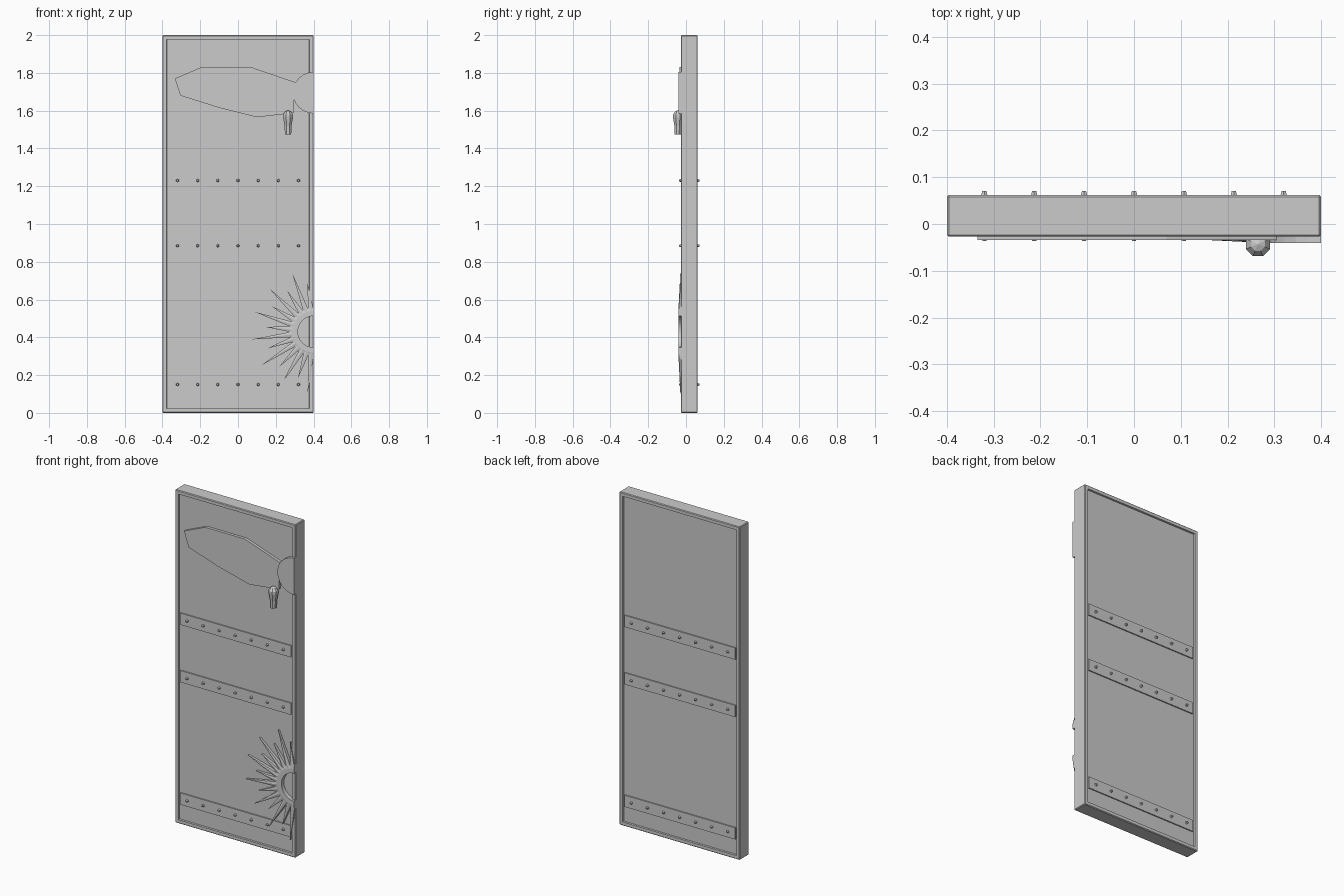
import bpy, bmesh
from math import sin, cos, pi, radians
from mathutils import Vector, Matrix

if "Cube" in bpy.data.objects:
    bpy.data.objects.remove(bpy.data.objects["Cube"])

CY = 0.0175      # mid-plane of the door
FRONT = -0.027   # front face of the frame


def make(name, bm):
    bmesh.ops.recalc_face_normals(bm, faces=bm.faces)
    me = bpy.data.meshes.new(name)
    bm.to_mesh(me)
    bm.free()
    ob = bpy.data.objects.new(name, me)
    bpy.context.collection.objects.link(ob)
    return ob


def add_box(bm, cx, cy, cz, sx, sy, sz):
    m = Matrix.Translation((cx, cy, cz)) @ Matrix.Diagonal((sx, sy, sz, 1))
    return bmesh.ops.create_cube(bm, size=1, matrix=m)


def plate(name, pts, y_front, y_back):
    """Extruded outline in the xz plane."""
    bm = bmesh.new()
    face = bm.faces.new([bm.verts.new((x, y_front, z)) for x, z in pts])
    ext = bmesh.ops.extrude_face_region(bm, geom=[face], use_keep_orig=True)
    for v in ext["geom"]:
        if isinstance(v, bmesh.types.BMVert):
            v.co.y = y_back
    return make(name, bm)


# Door slab: softened outer edges, recessed panel on both faces
bm = bmesh.new()
add_box(bm, 0, CY, 1, 0.8, 0.089, 2)
bmesh.ops.bevel(bm, geom=bm.edges[:], offset=0.004, segments=1, affect='EDGES')
bm.normal_update()
big = [f for f in bm.faces if abs(f.normal.y) > 0.99]
for f in big:
    bmesh.ops.inset_individual(bm, faces=[f], thickness=0.026)
    bmesh.ops.inset_individual(bm, faces=[f], thickness=0.002, depth=-0.010)
make("door_slab", bm)

# Cross bands and their rivets on both faces
for i, z in enumerate((0.15, 0.885, 1.23)):
    bm = bmesh.new()
    add_box(bm, 0, CY, z, 0.735, 0.083, 0.07)
    make(f"cross_band_{i}", bm)
    bm = bmesh.new()
    for side in (-1, 1):
        for k in range(7):
            m = (Matrix.Translation(((k - 3) * 0.1067, CY + side * 0.0465, z))
                 @ Matrix.Rotation(-side * pi / 2, 4, 'X'))
            bmesh.ops.create_cone(bm, cap_ends=True, segments=6, radius1=0.009,
                                  radius2=0.005, depth=0.014, matrix=m)
    make(f"rivets_{i}", bm)

# Blade emblem with half-round hub
blade = [(-0.335, 1.77), (-0.195, 1.83), (0.07, 1.83), (0.305, 1.75), (0.34, 1.70),
         (0.295, 1.655), (0.295, 1.588), (0.10, 1.565), (-0.10, 1.615), (-0.305, 1.68)]
plate("emblem_blade", blade, -0.034, -0.015)
hub = [(0.4 + 0.11 * cos(a), 1.695 + 0.11 * sin(a))
       for a in [pi / 2 + pi * k / 12 for k in range(13)]]
plate("emblem_hub", hub, -0.041, -0.015)

# Half sunburst: open ring with alternating long and short rays, cut at the door edge
bm = bmesh.new()
N = 28


def ring(fn):
    out = []
    for k in range(2 * N):
        r, y = fn(k)
        a = radians(110) + pi * k / N
        out.append(bm.verts.new((0.4 + r * cos(a), y, 0.43 + r * sin(a))))
    return out


def ray(k, y):
    if k % 2:
        return 0.125, y
    return (0.33 if k % 4 == 0 else 0.26), max(y, -0.030)


loops = [ring(lambda k: (0.083, -0.015)), ring(lambda k: (0.083, -0.041)),
         ring(lambda k: (0.110, -0.041)), ring(lambda k: ray(k, -0.037)),
         ring(lambda k: (ray(k, 0)[0], -0.015))]
for a, b in zip(loops, loops[1:] + loops[:1]):
    for k in range(2 * N):
        j = (k + 1) % (2 * N)
        bm.faces.new((a[k], a[j], b[j], b[k]))
bmesh.ops.triangulate(bm, faces=bm.faces[:])
cut = bmesh.ops.bisect_plane(bm, geom=bm.verts[:] + bm.edges[:] + bm.faces[:],
                             plane_co=(0.4, 0, 0), plane_no=(1, 0, 0), clear_outer=True)
bmesh.ops.holes_fill(bm, edges=[e for e in bm.edges if e.is_boundary])
make("sunburst", bm)

# Faceted handle: tapered grip with rounded cap
bm = bmesh.new()
profile = [(0.018, 1.475), (0.020, 1.52), (0.028, 1.563), (0.028, 1.580), (0.016, 1.596)]
S = 8
rows = [[bm.verts.new((0.265 + r * cos(2 * pi * (k + .5) / S),
                       -0.043 + r * sin(2 * pi * (k + .5) / S), z)) for k in range(S)]
        for r, z in profile]
for a, b in zip(rows, rows[1:]):
    for k in range(S):
        bm.faces.new((a[k], a[(k + 1) % S], b[(k + 1) % S], b[k]))
bm.faces.new(rows[0])
tip = bm.verts.new((0.265, -0.043, 1.602))
for k in range(S):
    bm.faces.new((rows[-1][k], rows[-1][(k + 1) % S], tip))
make("handle", bm)
